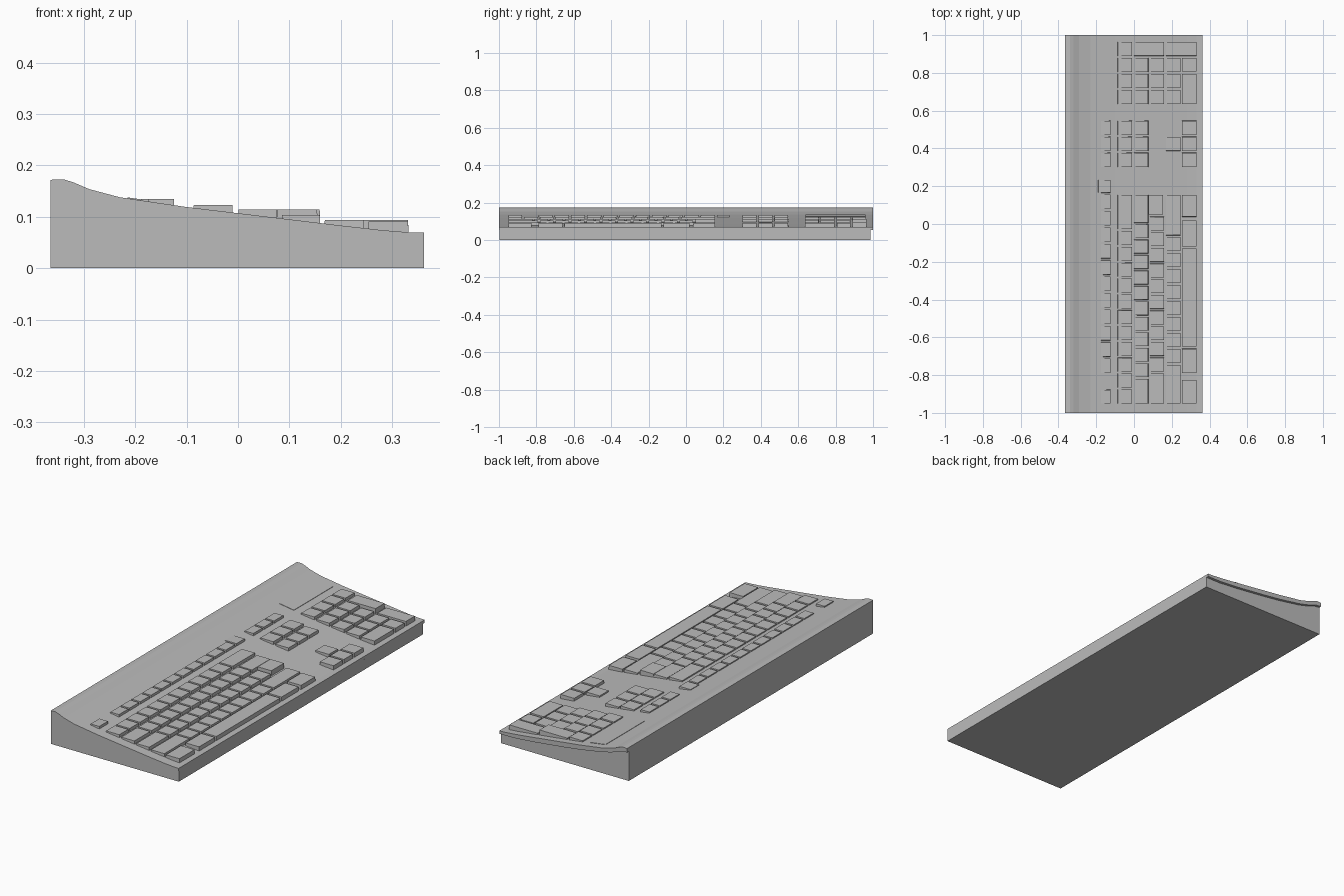
import bpy, bmesh

if "Cube" in bpy.data.objects:
    bpy.data.objects.remove(bpy.data.objects["Cube"])

mat = bpy.data.materials.new("light_grey")
mat.diffuse_color = (0.5, 0.5, 0.5, 1)
mat.use_nodes = True
mat.node_tree.nodes["Principled BSDF"].inputs["Base Color"].default_value = mat.diffuse_color

# Side profiles (x, z): upper skin of the shell and the seam with the base
TOP = [(-0.365, 0.172), (-0.34, 0.173), (-0.32, 0.167), (-0.29, 0.154), (-0.23, 0.138),
       (-0.1, 0.119), (0, 0.107), (0.1, 0.095), (0.2, 0.083), (0.28, 0.074),
       (0.33, 0.070), (0.362, 0.069)]
SEAM = [(-0.365, 0.152), (-0.33, 0.148), (-0.28, 0.130), (-0.23, 0.117), (-0.1, 0.095),
        (0, 0.082), (0.17, 0.063), (0.28, 0.054), (0.362, 0.054)]


def surface(x):
    for (a, za), (b, zb) in zip(TOP, TOP[1:]):
        if x <= b:
            return za + (zb - za) * (x - a) / (b - a)
    return TOP[-1][1]


def finish(name, bm):
    bmesh.ops.recalc_face_normals(bm, faces=bm.faces)
    me = bpy.data.meshes.new(name)
    bm.to_mesh(me)
    bm.free()
    me.materials.append(mat)
    ob = bpy.data.objects.new(name, me)
    bpy.context.collection.objects.link(ob)
    return ob


def extrude_profile(name, pts, y0, y1):
    bm = bmesh.new()
    face = bm.faces.new([bm.verts.new((x, y0, z)) for x, z in pts])
    new = bmesh.ops.extrude_face_region(bm, geom=[face])["geom"]
    bmesh.ops.translate(bm, vec=(0, y1 - y0, 0),
                        verts=[v for v in new if isinstance(v, bmesh.types.BMVert)])
    return finish(name, bm)


def add_key(bm, x0, x1, y0, y1, z):
    # Flat-topped key with its foot sunk just under the sloping shell
    lo, t = 0.006, 0.001
    vs = []
    for x, y in ((x0, y0), (x1, y0), (x1, y1), (x0, y1)):
        vs.append(bm.verts.new((x, y, surface(x) - lo)))
    cx, cy = (x0 + x1) / 2, (y0 + y1) / 2
    for v in vs[:4]:
        x, y = v.co.x, v.co.y
        vs.append(bm.verts.new((x - t * (1 if x > cx else -1), y - t * (1 if y > cy else -1), z)))
    for i in range(4):
        j = (i + 1) % 4
        bm.faces.new((vs[i], vs[j], vs[j + 4], vs[i + 4]))
    bm.faces.new(vs[4:])
    bm.faces.new(vs[3::-1])


def key_run(bm, row, start, end, count):
    x0, x1, z = row
    pitch = (end - start) / count
    for i in range(count):
        add_key(bm, x0, x1, start + i * pitch, start + (i + 1) * pitch - 0.009, z)


# Case
extrude_profile("base", SEAM + [(0.362, 0), (-0.365, 0)], -0.998, 0.986)
extrude_profile("top_shell", TOP + SEAM[::-1], -1.0, 1.0)

# Rows from back to front: x start, x end, top height
RF = (-0.175, -0.124, 0.135)
R1 = (-0.087, -0.010, 0.123)
R2 = (0.000, 0.076, 0.114)
R3 = (0.085, 0.160, 0.104)
R4 = (0.168, 0.246, 0.094)
R5 = (0.253, 0.332, 0.091)

# Function keys
bm = bmesh.new()
key_run(bm, RF, -0.95, -0.868, 1)
key_run(bm, RF, -0.79, 0.165, 11)
add_key(bm, -0.19, -0.124, 0.165, 0.234, 0.135)
key_run(bm, RF, 0.302, 0.556, 3)
finish("function_keys", bm)

# Main typing block
bm = bmesh.new()
key_run(bm, R1, -0.95, -0.028, 11)
add_key(bm, R1[0], R1[1], -0.028, 0.155, R1[2])
add_key(bm, R2[0], R2[1], -0.95, -0.82, R2[2])
key_run(bm, R2, -0.811, 0.008, 10)
add_key(bm, R2[0], R2[1], 0.006, 0.155, R2[2])
add_key(bm, R2[1], R3[1] - 0.005, 0.05, 0.155, R2[2])
add_key(bm, R3[0], R3[1], -0.95, -0.79, R3[2])
key_run(bm, R3, -0.781, 0.048, 10)
add_key(bm, R4[0], R4[1], -0.95, -0.745, R4[2])
key_run(bm, R4, -0.736, -0.06, 8)
add_key(bm, R4[0], R4[1], -0.06, 0.155, R4[2])
for a, b in ((-0.95, -0.825), (-0.79, -0.66), (-0.65, -0.13), (-0.12, 0.02), (0.038, 0.155)):
    add_key(bm, R5[0], R5[1], a, b, R5[2])
finish("typing_keys", bm)

# Navigation and arrow keys
bm = bmesh.new()
for row in (R1, R2, R5):
    key_run(bm, row, 0.302, 0.556, 3)
key_run(bm, R4, 0.387, 0.471, 1)
finish("navigation_keys", bm)

# Number pad
bm = bmesh.new()
key_run(bm, R1, 0.635, 0.973, 4)
for row in (R2, R3, R4):
    key_run(bm, row, 0.635, 0.888, 3)
add_key(bm, R2[0], R3[1], 0.89, 0.965, R2[2])
add_key(bm, R4[0], R5[1], 0.89, 0.965, R4[2])
add_key(bm, R5[0], R5[1], 0.635, 0.795, R5[2])
add_key(bm, R5[0], R5[1], 0.806, 0.88, R5[2])
finish("number_pad_keys", bm)

# Thin indicator plate above the number pad
xs = (-0.215, -0.13)
plate = [(x, surface(x) + 0.002) for x in xs] + [(x, surface(x) - 0.003) for x in xs[::-1]]
extrude_profile("indicator_plate", plate, 0.64, 0.96)
